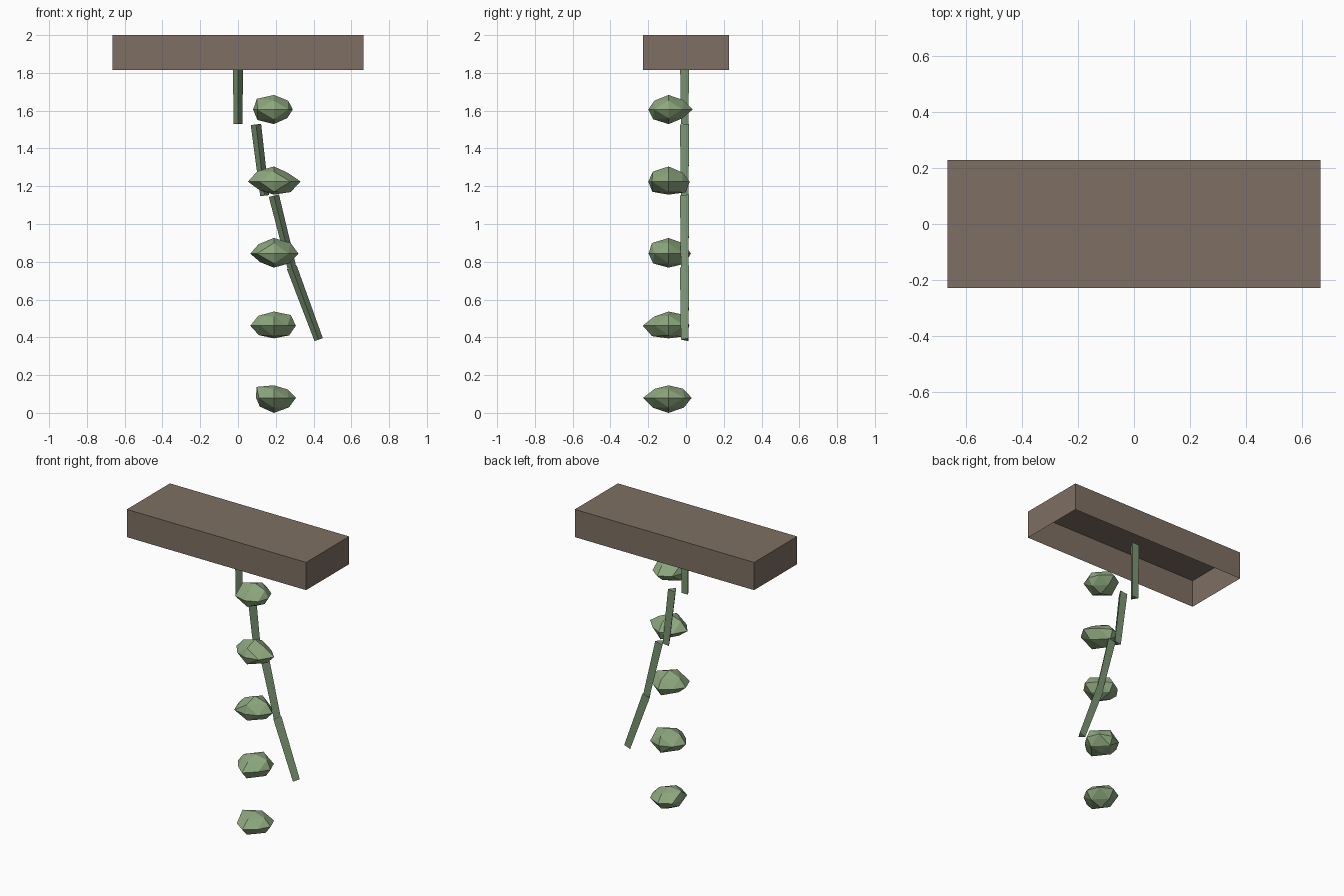
import bpy, bmesh, math, random
from mathutils import Vector, Matrix

if "Cube" in bpy.data.objects:
    bpy.data.objects.remove(bpy.data.objects["Cube"])

random.seed(4)


def material(name, rgb):
    m = bpy.data.materials.new(name)
    m.diffuse_color = (*rgb, 1)
    m.use_nodes = True
    m.node_tree.nodes["Principled BSDF"].inputs["Base Color"].default_value = m.diffuse_color
    return m


BROWN = material("planter_brown", (0.21, 0.16, 0.125))
STEM = material("stem_green", (0.20, 0.31, 0.17))
LEAF = material("leaf_green", (0.27, 0.39, 0.21))


def finish(name, bm, mat, loc=(0, 0, 0)):
    me = bpy.data.meshes.new(name)
    bm.to_mesh(me)
    bm.free()
    me.materials.append(mat)
    ob = bpy.data.objects.new(name, me)
    ob.location = loc
    bpy.context.collection.objects.link(ob)
    return ob


# Planter box, open underneath
bm = bmesh.new()
bmesh.ops.create_cube(bm, size=1, matrix=Matrix.Diagonal((1.33, 0.456, 0.186, 1)))
bm.faces.ensure_lookup_table()
bottom = min(bm.faces, key=lambda f: f.calc_center_median().z)
bmesh.ops.delete(bm, geom=[bottom], context='FACES_ONLY')
finish("planter_box", bm, BROWN, (0, 0, 1.907))


# Three-sided tapered vine segments, each leaning further out
def vine_segment(name, top, bottom, r_top=0.032, r_bottom=0.027):
    top, bottom = Vector(top), Vector(bottom)
    axis = top - bottom
    bm = bmesh.new()
    rings = []
    for z, r in ((-axis.length / 2, r_bottom), (axis.length / 2, r_top)):
        angles = [-math.pi / 2 + i * math.tau / 3 for i in range(3)]
        rings.append([bm.verts.new((r * math.cos(a), r * math.sin(a), z)) for a in angles])
    low, high = rings
    for i in range(3):
        j = (i + 1) % 3
        bm.faces.new((low[i], low[j], high[j], high[i]))
    bm.faces.new(low[::-1])
    bm.faces.new(high)
    ob = finish(name, bm, STEM, (top + bottom) / 2)
    ob.rotation_euler.y = math.atan2(axis.x, axis.z)


SEGMENTS = [((0, 0, 1.91), (0, 0, 1.53)),
            ((0.095, 0, 1.527), (0.141, 0, 1.15)),
            ((0.19, 0, 1.15), (0.285, 0, 0.77)),
            ((0.285, 0, 0.77), (0.427, 0, 0.388))]
for i, (a, b) in enumerate(SEGMENTS):
    vine_segment(f"vine_segment_{i + 1}", a, b)


# Flattened, uneven leaf clumps: a subdivided octahedron
def leaf_clump(name, z, reach):
    left, right, front, back, up, down = reach
    radius, flat = 0.118, 0.63
    bm = bmesh.new()
    x0, x1, y0, y1, z1, z0 = [bm.verts.new(c) for c in (
        (-1, 0, 0), (1, 0, 0), (0, -1, 0), (0, 1, 0), (0, 0, 1), (0, 0, -1))]
    tips = [x0, x1, y0, y1, z1, z0]
    ring = [x1, y1, x0, y0]
    for i in range(4):
        a, b = ring[i], ring[(i + 1) % 4]
        bm.faces.new((a, b, z1))
        bm.faces.new((b, a, z0))
    bmesh.ops.subdivide_edges(bm, edges=bm.edges[:], cuts=1, use_grid_fill=True)
    for v in bm.verts:
        if v.co.length < 0.99:
            v.co = v.co.normalized() * radius * random.uniform(0.84, 1.1)
            v.co.z *= flat
    for v in bm.verts:
        if v.co.length > 0.99:
            axis = max(range(3), key=lambda k: abs(v.co[k]))
            slot = axis * 2 + (v.co[axis] > 0 if axis < 2 else v.co[axis] < 0)
            v.co *= reach[slot]
    finish(name, bm, LEAF, (0.19, -0.092, z))


REACHES = [(0.11, 0.10, 0.108, 0.127, 0.077, 0.077),
           (0.137, 0.142, 0.108, 0.112, 0.080, 0.069),
           (0.125, 0.13, 0.106, 0.118, 0.083, 0.074),
           (0.125, 0.116, 0.137, 0.11, 0.075, 0.067),
           (0.095, 0.117, 0.135, 0.122, 0.066, 0.08)]
for i, reach in enumerate(REACHES):
    leaf_clump(f"leaf_clump_{i + 1}", 1.606 - 0.3815 * i, reach)
